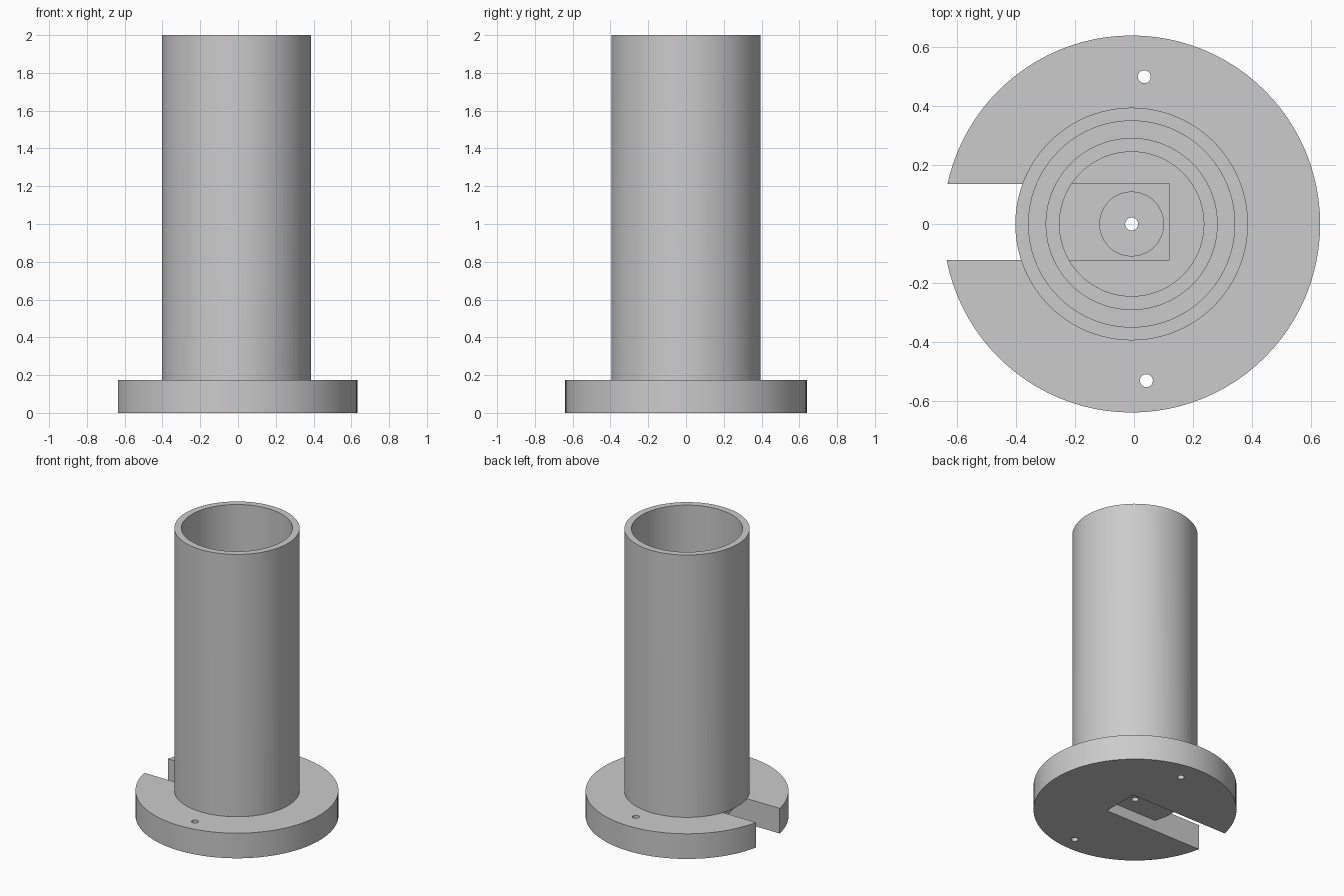
import bpy
import bmesh
from math import radians, tau

if "Cube" in bpy.data.objects:
    bpy.data.objects.remove(bpy.data.objects["Cube"], do_unlink=True)

CX = -0.008        # shared axis of the round parts
BASE_TOP = 0.175
SIDES = 96

grey = bpy.data.materials.new("plain grey")
grey.use_nodes = True
grey.diffuse_color = (0.6, 0.6, 0.6, 1)
grey.node_tree.nodes["Principled BSDF"].inputs["Base Color"].default_value = (0.6, 0.6, 0.6, 1)


def lathe(name, profile, x=CX, y=0.0, sides=SIDES):
    """Spin a closed (radius, height) outline about a vertical axis."""
    bm = bmesh.new()
    verts = [bm.verts.new((r, 0, z)) for r, z in profile]
    edges = [bm.edges.new((verts[i], verts[i + 1])) for i in range(len(verts) - 1)]
    bmesh.ops.spin(bm, geom=verts + edges, cent=(0, 0, 0), axis=(0, 0, 1),
                   angle=tau, steps=sides, use_duplicate=False)
    bmesh.ops.remove_doubles(bm, verts=bm.verts, dist=1e-5)
    bmesh.ops.recalc_face_normals(bm, faces=bm.faces)
    mesh = bpy.data.meshes.new(name)
    bm.to_mesh(mesh)
    bm.free()
    mesh.materials.append(grey)
    obj = bpy.data.objects.new(name, mesh)
    obj.location = (x, y, 0)
    bpy.context.collection.objects.link(obj)
    return obj


def rod(name, radius, low, high, x=CX, y=0.0, sides=SIDES):
    return lathe(name, [(0, low), (radius, low), (radius, high), (0, high)], x, y, sides)


def combine(target, other, operation):
    """Apply a boolean and discard the helper object."""
    mod = target.modifiers.new(operation, 'BOOLEAN')
    mod.operation = operation
    mod.solver = 'EXACT'
    mod.object = other
    bpy.context.view_layer.update()
    bpy.context.view_layer.objects.active = target
    bpy.ops.object.modifier_apply(modifier=mod.name)
    bpy.data.objects.remove(other, do_unlink=True)


# Round base plate with an open slot on one side
base = rod("flanged_tube", 0.64, 0, BASE_TOP)
bpy.ops.mesh.primitive_cube_add(size=1, location=(-0.44, 0.0065, 0.1))
slot = bpy.context.object
slot.name = "slot_cutter"
slot.scale = (1.12, 0.257, 0.6)
slot.data.materials.append(grey)
combine(base, slot, 'DIFFERENCE')

# Outer tube, inner sleeve and sunken floor as one turned part
tube = lathe("turned_tube", [
    (0, 0.075), (0.292, 0.075), (0.292, BASE_TOP), (0.395, BASE_TOP),
    (0.395, 2), (0.35, 2), (0.35, 0.22), (0.292, 0.22),
    (0.292, 0.6), (0.245, 0.6), (0.245, 0.13), (0.11, 0.13),
    (0.11, 0.17), (0, 0.17)])
combine(base, tube, 'UNION')

# Centre hole and two fixing holes
for x, y in ((CX, 0), (0.035, 0.5), (0.042, -0.532)):
    combine(base, rod("hole_cutter", 0.022, -0.1, 0.4, x, y, 32), 'DIFFERENCE')

# Smooth round walls, crisp rims
bpy.ops.object.select_all(action='DESELECT')
base.select_set(True)
bpy.context.view_layer.objects.active = base
bpy.ops.object.shade_smooth_by_angle(angle=radians(30))
